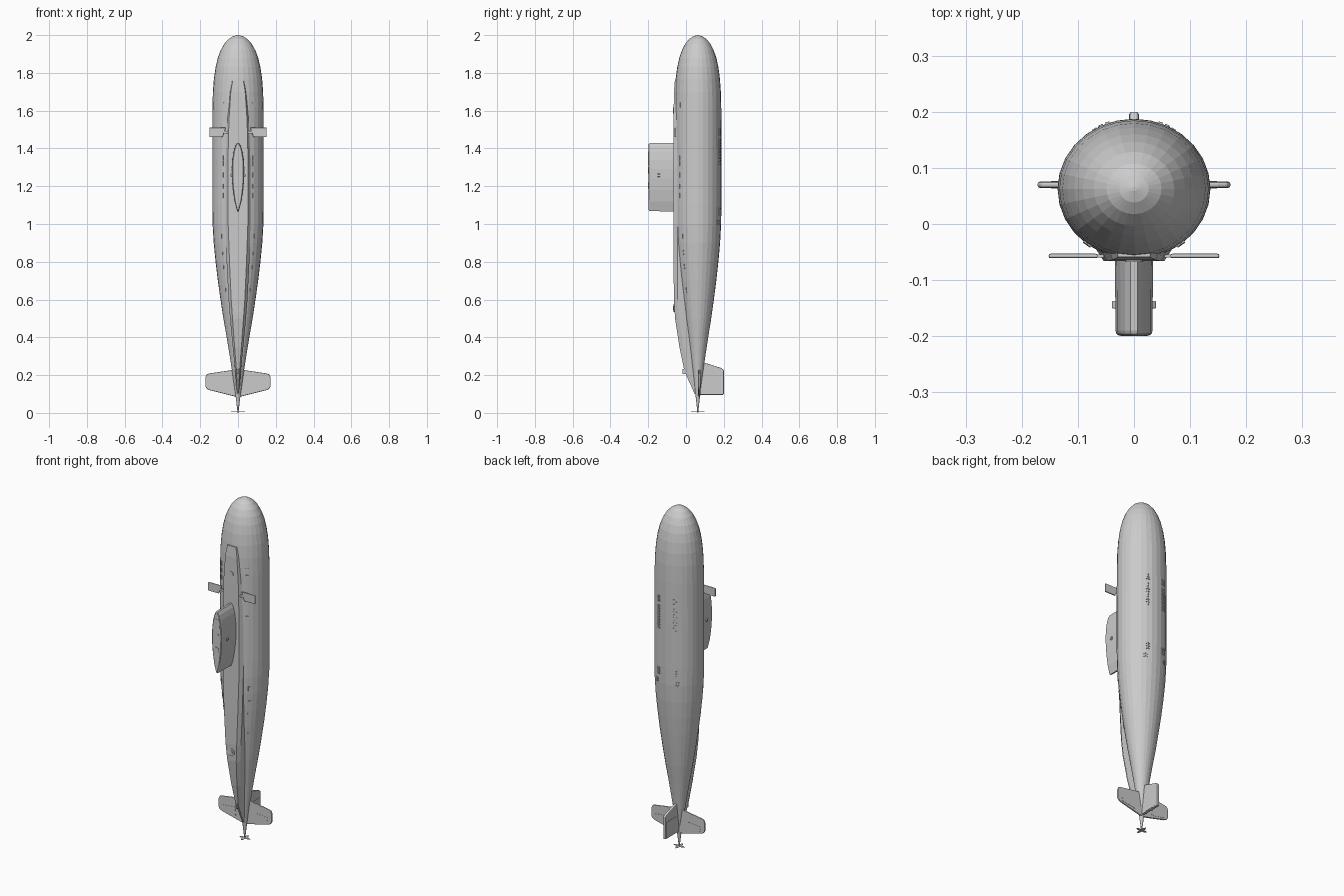
import bpy, bmesh, math
from mathutils import Vector, Matrix

if "Cube" in bpy.data.objects:
    bpy.data.objects.remove(bpy.data.objects["Cube"])

CY = 0.0625   # hull axis offset in y
# hull profile: height, radius in y (x radius is 1.09 times larger)
HULL = [(0, .002), (.1, .013), (.2, .026), (.3, .040), (.4, .055), (.5, .071),
        (.6, .085), (.7, .098), (.8, .109), (.9, .118), (1.0, .1235), (1.1, .125),
        (1.35, .125), (1.6, .1245), (1.7, .122), (1.77, .117), (1.83, .109), (1.88, .098),
        (1.92, .084), (1.955, .066), (1.98, .045), (1.994, .024), (2.0, .004)]
XR = 1.09


def finish(name, bm):
    bmesh.ops.recalc_face_normals(bm, faces=bm.faces)
    me = bpy.data.meshes.new(name)
    bm.to_mesh(me)
    bm.free()
    ob = bpy.data.objects.new(name, me)
    bpy.context.collection.objects.link(ob)
    return ob


def loft(name, rings):
    bm = bmesh.new()
    vs = [[bm.verts.new(p) for p in r] for r in rings]
    n = len(vs[0])
    for a, b in zip(vs, vs[1:]):
        for i in range(n):
            j = (i + 1) % n
            bm.faces.new((a[i], a[j], b[j], b[i]))
    bm.faces.new(vs[0])
    bm.faces.new(vs[-1])
    return finish(name, bm)


def bevel(ob, width, segments=2):
    m = ob.modifiers.new("edge", 'BEVEL')
    m.width = width
    m.segments = segments
    m.limit_method = 'ANGLE'


def plate_xz(name, pts, y, t):
    return loft(name, [[(x, yy, z) for x, z in pts] for yy in (y - t / 2, y + t / 2)])


def plate_yz(name, pts, x, t):
    return loft(name, [[(xx, y, z) for y, z in pts] for xx in (x - t / 2, x + t / 2)])


def radius(z):
    for (z0, r0), (z1, r1) in zip(HULL, HULL[1:]):
        if z0 <= z <= z1:
            return r0 + (r1 - r0) * (z - z0) / (z1 - z0)


def hull_point(a, z):
    r = radius(z)
    return Vector((XR * r * math.sin(a), CY - r * math.cos(a), z))


# Thin panels laid on the hull surface; each spot is (angle from front, z)
def hull_panels(name, spots, w, h, t=.004):
    bm = bmesh.new()
    for a, z in spots:
        p = hull_point(a, z)
        up = (hull_point(a, z + .02) - hull_point(a, z - .02)).normalized()
        side = (hull_point(a + .05, z) - hull_point(a - .05, z)).normalized()
        out = side.cross(up).normalized()
        m = Matrix((side, out, up)).transposed().to_4x4()
        m.translation = p
        bmesh.ops.create_cube(bm, size=1, matrix=m @ Matrix.Diagonal((w, t, h, 1)))
    return finish(name, bm)


def disc_y(name, x, y, z, r, t, n=16):
    bm = bmesh.new()
    m = Matrix.Translation((x, y, z)) @ Matrix.Rotation(math.pi / 2, 4, 'X')
    bmesh.ops.create_cone(bm, cap_ends=True, segments=n, radius1=r, radius2=r, depth=t, matrix=m)
    return finish(name, bm)


# Pressure hull
N = 28
loft("hull", [[(XR * r * math.sin(2 * math.pi * i / N), CY - r * math.cos(2 * math.pi * i / N), z)
               for i in range(N)] for z, r in HULL])

# Deck casing: height, top half width, base half width, deck level
DECK = [(1.76, .028, .033, -.059), (1.7, .038, .045, -.064), (1.55, .048, .059, -.066),
        (1.3, .054, .067, -.066), (1.0, .052, .066, -.066), (.8, .045, .060, -.066),
        (.6, .036, .050, -.064), (.5, .029, .042, -.058), (.35, .018, .028, -.035),
        (.22, .008, .015, -.008), (.1, .003, .006, .046)]
loft("deck_casing", [[(-b, CY, z), (-b, min(y + .02, CY), z), (-w, y, z),
                      (w, y, z), (b, min(y + .02, CY), z), (b, CY, z)] for z, w, b, y in DECK])

# Sail with teardrop section
HALF = [(.006, 1.428), (.016, 1.41), (.024, 1.38), (.030, 1.34), (.033, 1.29),
        (.032, 1.24), (.027, 1.18), (.018, 1.12), (.004, 1.068)]
TEAR = HALF + [(-x, z) for x, z in reversed(HALF)]


def tear(y, s):
    return [(x * s, y, 1.26 + (z - 1.26) * (1 + (s - 1) * .25)) for x, z in TEAR]


loft("sail", [tear(-.05, 1.03), tear(-.19, 1), tear(-.196, .95), tear(-.1985, .84)])

# Sail top hatches and bridge opening
loft("bridge_frame", [[(-.024, y, 1.31), (.024, y, 1.31), (.018, y, 1.385), (-.018, y, 1.385)]
                      for y in (-.196, -.2)])
disc_y("sail_hatch_forward", 0, -.1985, 1.285, .017, .003)
disc_y("sail_hatch_aft", 0, -.1985, 1.205, .016, .003)

# Mirrored side parts
STERN = [(.0, .225), (.03, .227), (.15, .209), (.166, .204), (.172, .19), (.172, .138),
         (.164, .127), (.15, .12), (.02, .088), (0, .088)]
for s, side in ((-1, "left"), (1, "right")):
    lamp = plate_xz("sail_lamp_" + side, [(s * .028, 1.245), (s * .039, 1.252),
                    (s * .039, 1.263), (s * .028, 1.27)], -.144, .014)
    bevel(lamp, .002)
    bow = plate_xz("bow_plane_" + side, [(s * .064, 1.51), (s * .152, 1.51),
                   (s * .152, 1.46), (s * .082, 1.46)], -.057, .008)
    bevel(bow, .003)
    plate_xz("bow_plane_shaft_" + side, [(s * .045, 1.492), (s * .08, 1.492),
             (s * .08, 1.478), (s * .045, 1.478)], -.057, .005)
    stern = plate_xz("stern_plane_" + side, [(s * x, z) for x, z in STERN], .07, .011)
    bevel(stern, .004)
    plate_xz("elevator_" + side, [(s * .065, .168), (s * .148, .16),
             (s * .142, .128), (s * .058, .112)], .07, .0135)

# Rudder
rudder = plate_yz("rudder", [(.06, .275), (.11, .262), (.185, .238), (.2, .228),
                             (.2, .096), (.07, .096)], 0, .016)
bevel(rudder, .004)
plate_yz("rudder_flap", [(.105, .195), (.196, .195), (.196, .1), (.105, .1)], 0, .0185)
plate_yz("stern_light", [(-.019, .232), (.02, .232), (.02, .205), (-.019, .205)], 0, .008)

# Flat propeller at the tail tip
PROP = []
for i in range(16):
    a = 2 * math.pi * i / 16
    r = (.036, .022, .010, .022)[i % 4]
    PROP.append((r * math.cos(a), CY + r * math.sin(a)))
loft("propeller", [[(x, y, z) for x, y in PROP] for z in (.0045, .0065)])

# Deck hatches
disc_y("aft_deck_hatch", 0, -.062, .555, .021, .008)
disc_y("aft_deck_hatch_cap", 0, -.065, .555, .011, .008, 12)
disc_y("forward_deck_hatch", 0, -.066, 1.6, .016, .003)

# Hull vents beside the deck
ZS = [1.63, 1.59, 1.55, 1.35, 1.32, 1.26, 1.20, 1.15, .935, .85, .775, .65]
hull_panels("hull_vents", [(s * (.66 if z > 1 else .78), z) for z in ZS for s in (-1, 1)], .016, .026)

# Keel flood slots in paired columns
slots = [1.5, 1.487, 1.474] + [1.445 - .016 * i for i in range(9)] + [1.08, 1.065, 1.05]
hull_panels("keel_slots", [(math.pi + s * (.40 + d), z) for z in slots
                           for s in (-1, 1) for d in (-.045, .045)], .008, .009)
hull_panels("keel_slots_aft", [(math.pi + s * (.50 + d), z) for z in (1.015, 1.0)
                               for s in (-1, 1) for d in (-.045, .045)], .009, .01)
